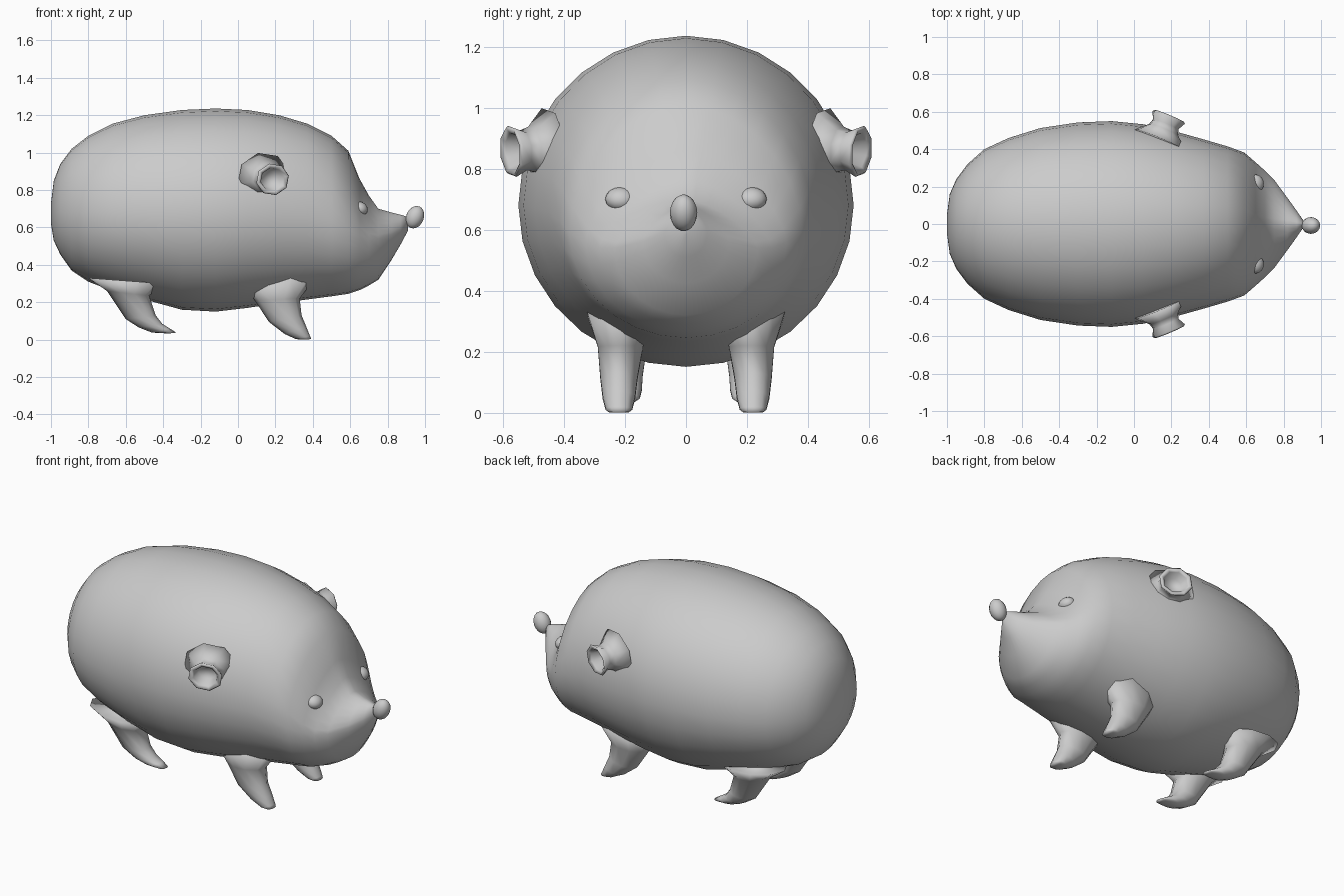
import bpy, bmesh, math
from mathutils import Vector, Matrix


def loft(name, rings, cap_start=True):
    """Skin a list of point rings into one smooth closed mesh."""
    bm = bmesh.new()
    rows = [[bm.verts.new(p) for p in r] for r in rings]
    n = len(rows[0])
    for a, b in zip(rows, rows[1:]):
        for i in range(n):
            bm.faces.new((a[i], a[(i + 1) % n], b[(i + 1) % n], b[i]))
    if cap_start:
        bm.faces.new(rows[0])
    bm.faces.new(rows[-1])
    bmesh.ops.recalc_face_normals(bm, faces=bm.faces)
    for f in bm.faces:
        f.smooth = True
    me = bpy.data.meshes.new(name)
    bm.to_mesh(me)
    bm.free()
    ob = bpy.data.objects.new(name, me)
    bpy.context.collection.objects.link(ob)
    return ob


def spow(v, e):
    return math.copysign(abs(v) ** e, v)


def body_ring(x, top, bottom, half, mid, power, n=28):
    """Egg section; power 1 is round, larger values pinch the upper half."""
    pts = []
    for i in range(n):
        a = math.tau * i / n
        c, s = math.cos(a), math.sin(a)
        if s > 0:
            pts.append((x, half * spow(c, power), mid + (top - mid) * spow(s, power)))
        else:
            pts.append((x, half * c, mid + (mid - bottom) * s))
    return pts


# Body with shell, brow and snout: x, top, bottom, half width, middle, pinch
SECTIONS = [
    (-1.0, 0.73, 0.62, 0.05, 0.68, 1), (-0.985, 0.85, 0.53, 0.16, 0.68, 1),
    (-0.95, 0.94, 0.455, 0.24, 0.68, 1), (-0.89, 1.02, 0.37, 0.32, 0.68, 1),
    (-0.8, 1.09, 0.31, 0.40, 0.68, 1), (-0.67, 1.155, 0.26, 0.46, 0.68, 1),
    (-0.5, 1.2, 0.215, 0.513, 0.68, 1), (-0.3, 1.228, 0.16, 0.543, 0.68, 1),
    (-0.12, 1.236, 0.15, 0.55, 0.68, 1), (0.05, 1.228, 0.17, 0.533, 0.68, 1),
    (0.22, 1.2, 0.195, 0.495, 0.67, 1), (0.37, 1.155, 0.215, 0.453, 0.66, 1),
    (0.5, 1.09, 0.232, 0.415, 0.63, 1.02), (0.59, 1.01, 0.245, 0.382, 0.59, 1.1),
    (0.65, 0.86, 0.265, 0.33, 0.56, 1.3), (0.70, 0.77, 0.29, 0.285, 0.54, 1.4),
    (0.75, 0.70, 0.32, 0.235, 0.54, 1.4), (0.82, 0.68, 0.425, 0.14, 0.56, 1.3),
    (0.87, 0.668, 0.51, 0.07, 0.59, 1.2), (0.91, 0.655, 0.585, 0.012, 0.62, 1)]
loft("body", [body_ring(*s) for s in SECTIONS])


# Legs: each ring spans a rear and a front point (x, z), with a half width
def leg(name, rings, side):
    out = []
    for bx, bz, fx, fz, y, w in rings:
        b, f = Vector((bx, y * side, bz)), Vector((fx, y * side, fz))
        m, h = (b + f) / 2, (f - b) / 2
        out.append([m + h * math.cos(t) + Vector((0, w * math.sin(t), 0))
                    for t in (math.tau * i / 10 for i in range(10))])
    loft(name, out)


FRONT = [(0.02, 0.31, 0.42, 0.34, 0.21, 0.12), (0.09, 0.21, 0.33, 0.22, 0.215, 0.078),
         (0.165, 0.095, 0.34, 0.13, 0.22, 0.064), (0.25, 0.03, 0.365, 0.07, 0.22, 0.056),
         (0.31, 0.003, 0.385, 0.02, 0.22, 0.046), (0.345, 0.0, 0.392, 0.003, 0.22, 0.035)]
REAR = [(-0.80, 0.33, -0.40, 0.30, 0.22, 0.13), (-0.70, 0.26, -0.475, 0.235, 0.21, 0.09),
        (-0.60, 0.11, -0.44, 0.13, 0.205, 0.066), (-0.53, 0.065, -0.405, 0.085, 0.20, 0.058),
        (-0.46, 0.038, -0.365, 0.06, 0.195, 0.046), (-0.37, 0.033, -0.33, 0.038, 0.195, 0.028)]


# Ears: cupped rings (radius, depth along the ear axis) facing out and forward
def ear(name, side):
    axis = Vector((0.38, 0.92, -0.08)).normalized()
    u = axis.cross(Vector((0, 0, 1))).normalized()
    v = u.cross(axis)
    centre = Vector((0.185, 0.57, 0.857))
    rings = []
    for r, d in [(0.15, -0.13), (0.085, -0.07), (0.075, -0.04), (0.096, 0.0),
                 (0.088, 0.008), (0.068, -0.004), (0.05, -0.055)]:
        ring = []
        for i in range(8):
            a = math.tau * (i + 0.3) / 8
            p = centre + axis * d + u * r * math.cos(a) + v * r * 0.9 * math.sin(a)
            ring.append((p.x, p.y * side, p.z))
        rings.append(ring)
    loft(name, rings)


# Eyes and nose: small ellipsoids
def ball(name, loc, size, rot=(0, 0, 0)):
    bpy.ops.mesh.primitive_uv_sphere_add(segments=16, ring_count=10, location=loc, rotation=rot)
    ob = bpy.context.object
    ob.name, ob.scale = name, size
    bpy.ops.object.shade_smooth()


for side, label in ((-1, "right"), (1, "left")):
    leg("front_leg_" + label, FRONT, side)
    leg("rear_leg_" + label, REAR, side)
    ear("ear_" + label, side)
    ball("eye_" + label, (0.65, 0.215 * side, 0.70), (0.045, 0.05, 0.038), (0, 0.4, 0))
ball("nose", (0.946, -0.008, 0.655), (0.047, 0.045, 0.062), (0, 0.4, 0))
